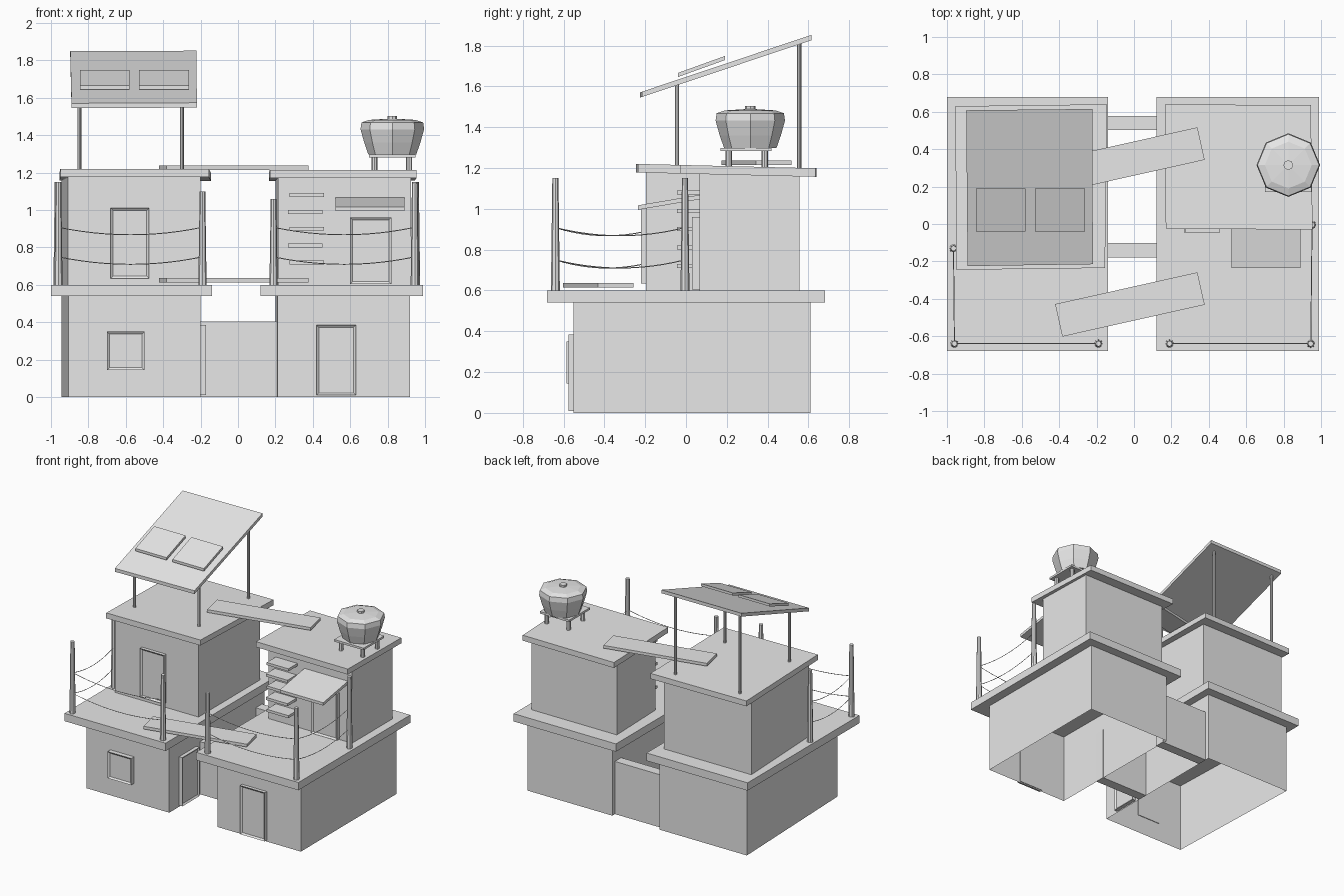
import bpy, bmesh, math
from mathutils import Matrix, Vector

if "Cube" in bpy.data.objects:
    bpy.data.objects.remove(bpy.data.objects["Cube"], do_unlink=True)

GREY = (0.8, 0.8, 0.8, 1)
mat = bpy.data.materials.new("plain grey")
mat.use_nodes = True
mat.diffuse_color = GREY
mat.node_tree.nodes["Principled BSDF"].inputs["Base Color"].default_value = GREY


def finish(name, bm):
    bmesh.ops.recalc_face_normals(bm, faces=bm.faces)
    mesh = bpy.data.meshes.new(name)
    bm.to_mesh(mesh)
    bm.free()
    mesh.materials.append(mat)
    ob = bpy.data.objects.new(name, mesh)
    bpy.context.collection.objects.link(ob)
    return ob


def prism(name, plan, z0, z1, slope=0, open_bottom=False):
    """Extrude a plan outline upward; slope tilts it along y."""
    bm = bmesh.new()
    low = [bm.verts.new((x, y, z0 + slope * y)) for x, y in plan]
    high = [bm.verts.new((x, y, z1 + slope * y)) for x, y in plan]
    n = len(plan)
    if not open_bottom:
        bm.faces.new(low[::-1])
    bm.faces.new(high)
    for i in range(n):
        j = (i + 1) % n
        bm.faces.new((low[i], low[j], high[j], high[i]))
    return finish(name, bm)


def box(name, x, y, z, slope=0):
    plan = [(x[0], y[0]), (x[1], y[0]), (x[1], y[1]), (x[0], y[1])]
    return prism(name, plan, z[0], z[1], slope)


def lathe(name, center, profile, sides):
    """Stack of polygon rings given as (radius, height)."""
    bm = bmesh.new()
    rings = []
    for r, z in profile:
        rings.append([bm.verts.new((center[0] + r * math.cos(math.tau * i / sides),
                                    center[1] + r * math.sin(math.tau * i / sides), z))
                      for i in range(sides)])
    for a, b in zip(rings, rings[1:]):
        for i in range(sides):
            j = (i + 1) % sides
            bm.faces.new((a[i], a[j], b[j], b[i]))
    bm.faces.new(rings[0][::-1])
    bm.faces.new(rings[-1])
    return finish(name, bm)


def framed(name, center, width, z, depth, angle=0):
    """Door or window: a slab whose outer face has a sunken panel."""
    bm = bmesh.new()
    bmesh.ops.create_cube(bm, size=1)
    bmesh.ops.scale(bm, vec=(width, depth, z[1] - z[0]), verts=bm.verts)
    bm.normal_update()
    front = [f for f in bm.faces if f.normal.y < -0.9]
    bmesh.ops.inset_individual(bm, faces=front, thickness=0.018, depth=-0.01)
    place = Matrix.Translation((center[0], center[1], sum(z) / 2))
    bm.transform(place @ Matrix.Rotation(angle, 4, "Z"))
    return finish(name, bm)


def rope(name, a, b, sag):
    """Thin hanging line between two points."""
    curve = bpy.data.curves.new(name, "CURVE")
    curve.dimensions = "3D"
    curve.bevel_depth = 0.0025
    curve.bevel_resolution = 0
    steps = 12
    line = curve.splines.new("POLY")
    line.points.add(steps)
    for i, p in enumerate(line.points):
        t = i / steps
        v = Vector(a).lerp(Vector(b), t)
        p.co = (v.x, v.y, v.z - 4 * sag * t * (1 - t), 1)
    curve.materials.append(mat)
    ob = bpy.data.objects.new(name, curve)
    bpy.context.collection.objects.link(ob)


# Lower storeys, open underneath, with terrace slabs
prism("right_lower_walls", [(-0.905, -0.55), (-0.2, -0.55), (-0.2, 0.61), (-0.945, 0.61)],
      0, 0.54, open_bottom=True)
prism("left_lower_walls", [(0.21, -0.55), (0.92, -0.55), (0.92, 0.61), (0.2, 0.61)],
      0, 0.54, open_bottom=True)
box("right_terrace", (-1, -0.14), (-0.68, 0.68), (0.54, 0.6))
box("left_terrace", (0.12, 0.99), (-0.68, 0.68), (0.54, 0.6))

# Upper storeys and their gently tilted roofs
prism("right_upper_walls", [(-0.91, -0.195), (-0.2, -0.195), (-0.2, 0.555), (-0.945, 0.555)],
      0.6, 1.18)
prism("left_upper_walls", [(0.215, 0.065), (0.925, 0.065), (0.925, 0.555), (0.2, 0.555)],
      0.6, 1.18)
prism("right_roof", [(-0.95, -0.245), (-0.155, -0.235), (-0.145, 0.64), (-0.955, 0.63)],
      1.172, 1.214, -0.024)
prism("left_roof", [(0.17, -0.025), (0.955, -0.03), (0.945, 0.635), (0.165, 0.64)],
      1.172, 1.214, -0.024)

# Walls joining the two houses
for place, y in (("front", -0.14), ("back", 0.54)):
    box(place + "_joining_wall", (-0.2, 0.21), (y - 0.038, y + 0.038), (0, 0.405))

# Doors and window
framed("left_lower_door", (0.525, -0.56), 0.21, (0.01, 0.385), 0.03)
framed("right_lower_door", (-0.187, -0.325), 0.21, (0.01, 0.385), 0.03, math.pi / 2)
framed("right_lower_window", (-0.6, -0.565), 0.2, (0.145, 0.35), 0.04)
framed("right_upper_door", (-0.578, -0.205), 0.205, (0.635, 1.01), 0.03)
framed("left_upper_door", (0.71, 0.05), 0.22, (0.605, 0.96), 0.04)
box("door_awning", (0.52, 0.89), (-0.235, 0.065), (1.035, 1.057), 0.17)

# Steps on the wall
for i in range(5):
    z = 0.72 + 0.09 * i
    shift = 0.004 * (-1) ** i
    box("wall_step_%d" % (i + 1), (0.272 + shift, 0.456 + shift), (-0.045, 0.07),
        (z - 0.01, z + 0.01))

# Plank bridges
for name, y, z in (("lower_plank", -0.43, 0.625), ("upper_plank", 0.345, 1.226)):
    plank = box(name, (-0.39, 0.39), (-0.089, 0.089), (-0.011, 0.011))
    plank.location = (-0.022, y, z)
    plank.rotation_euler.z = math.radians(12.6)

# Sloped canopy on four poles, carrying two panels
SLOPE = 0.335
prism("canopy", [(-0.89, -0.225), (-0.22, -0.215), (-0.222, 0.615), (-0.897, 0.608)],
      1.62, 1.646, SLOPE)
for x in (-0.848, -0.3):
    for y in (-0.045, 0.555):
        lathe("canopy_pole", (x, y), [(0.01, 1.18), (0.01, 1.625 + SLOPE * y)], 8)
for name, x in (("right_panel", (-0.845, -0.58)), ("left_panel", (-0.53, -0.262))):
    box(name, x, (-0.04, 0.19), (1.66, 1.68), 0.36)

# Water tank on a small stand
TANK = (0.825, 0.315)
lathe("tank", TANK, [(0.128, 1.297), (0.15, 1.36), (0.17, 1.432), (0.165, 1.468),
                     (0.125, 1.482), (0.028, 1.488)], 8)
lathe("tank_cap", TANK, [(0.026, 1.48), (0.026, 1.503)], 8)
box("tank_stand", (0.7, 0.95), (0.17, 0.42), (1.282, 1.298))
for x in (0.73, 0.915):
    for y in (0.21, 0.385):
        lathe("stand_leg", (x, y), [(0.016, 1.19), (0.016, 1.284)], 8)

# Fence posts and hanging ropes, corner by corner
fences = {
    "right": [(-0.965, -0.13, 1.15), (-0.96, -0.64, 1.15), (-0.19, -0.64, 1.1)],
    "left": [(0.952, -0.005, 1.15), (0.945, -0.64, 1.15), (0.19, -0.64, 1.06)],
}
for side, posts in fences.items():
    for x, y, top in posts:
        lathe(side + "_fence_post", (x, y), [(0.022, 0.6), (0.015, top)], 8)
    for a, b in zip(posts, posts[1:]):
        for z in (0.75, 0.908):
            rope(side + "_fence_rope", (a[0], a[1], z), (b[0], b[1], z), 0.04)
